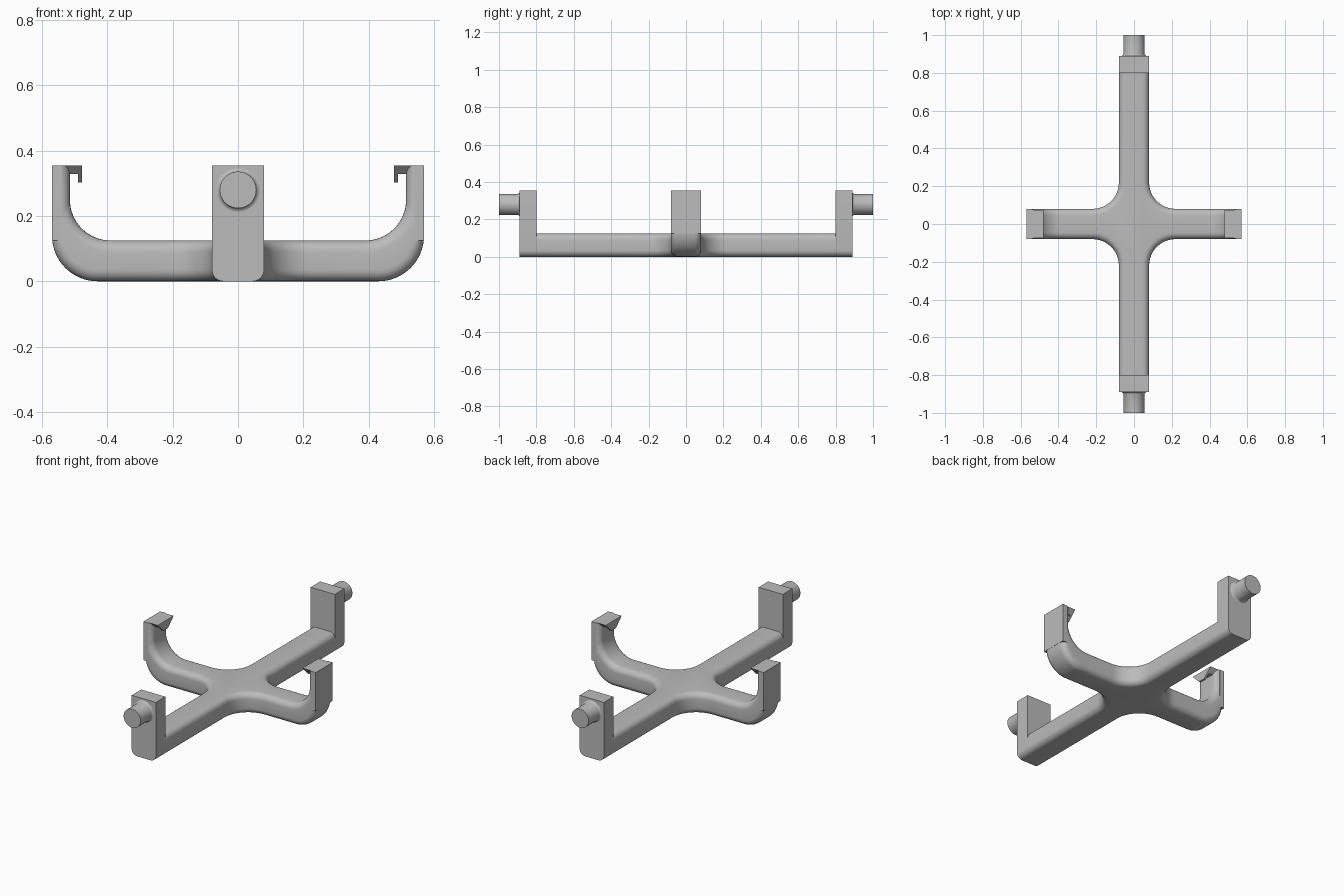
import bpy, bmesh, math
from mathutils import Vector

cube = bpy.data.objects.get("Cube")
if cube:
    bpy.data.objects.remove(cube, do_unlink=True)

grey = bpy.data.materials.new("plain grey")
grey.use_nodes = True
grey.diffuse_color = (0.5, 0.5, 0.5, 1)
grey.node_tree.nodes["Principled BSDF"].inputs["Base Color"].default_value = (0.5, 0.5, 0.5, 1)

W, H, TOP, R = 0.08, 0.125, 0.355, 0.035   # half width, beam height, full height, edge rounding
BEND, ARM, BACK = 0.39, 0.80, 0.89         # where the bend starts, beam end, upright outer face
TIP = 0.57                                 # outer face of the side arms


def finish(name, bm, smooth=True):
    bmesh.ops.recalc_face_normals(bm, faces=bm.faces)
    mesh = bpy.data.meshes.new(name)
    bm.to_mesh(mesh)
    bm.free()
    mesh.materials.append(grey)
    ob = bpy.data.objects.new(name, mesh)
    bpy.context.collection.objects.link(ob)
    if smooth:
        bpy.ops.object.select_all(action='DESELECT')
        ob.select_set(True)
        bpy.context.view_layer.objects.active = ob
        bpy.ops.object.shade_smooth_by_angle(angle=math.radians(35))
    return ob


def prism(points, offset):
    """Extrude a closed outline along an offset."""
    bm = bmesh.new()
    face = bm.faces.new([bm.verts.new(p) for p in points])
    new = bmesh.ops.extrude_face_region(bm, geom=[face])["geom"]
    bmesh.ops.translate(bm, vec=offset, verts=[v for v in new if isinstance(v, bmesh.types.BMVert)])
    return bm


def box(name, x, y, z):
    pts = [(x[0], y[0], z[0]), (x[1], y[0], z[0]), (x[1], y[1], z[0]), (x[0], y[1], z[0])]
    return finish(name, prism(pts, (0, 0, z[1] - z[0])), False)


# Cross-shaped base with filleted inner corners and rounded long edges
fillet = 0.14
centre = W + fillet
outline = []
for sx, sy in ((1, 1), (-1, 1), (-1, -1), (1, -1)):
    corner = [(BEND, W)]
    for i in range(13):
        a = math.radians(270 - 90 * i / 12)
        corner.append((centre + fillet * math.cos(a), centre + fillet * math.sin(a)))
    corner.append((W, ARM))
    if sx * sy < 0:
        corner.reverse()
    outline += [(sx * x, sy * y, 0) for x, y in corner]
bm = prism(outline, (0, 0, H))


def is_end(p):
    return abs(p.x) > BEND - 0.001 or abs(p.y) > ARM - 0.001


long_edges = [e for e in bm.edges
              if abs(e.verts[0].co.z - e.verts[1].co.z) < 0.001
              and not is_end((e.verts[0].co + e.verts[1].co) / 2)]
bmesh.ops.bevel(bm, geom=long_edges, offset=R, segments=6, profile=0.5, affect='EDGES')
ends = [f for f in bm.faces if is_end(f.calc_center_median())]
bmesh.ops.delete(bm, geom=ends, context='FACES')
finish("cross_base", bm)


def section(outer, inner, r_out, r_in):
    """Closed cross-section from outer to inner point, with elliptical corners."""
    span = (inner - outer).length
    half = []
    for i in range(7):
        a = math.pi / 2 * i / 6
        half.append((r_out * (1 - math.sin(a)), W - min(R, r_out) * (1 - math.cos(a))))
    half.reverse()
    half = [(t, y) for t, y in half]
    for i in range(7):
        a = math.pi / 2 * i / 6
        half.append((span - r_in * (1 - math.sin(a)), W - min(R, r_in) * (1 - math.cos(a))))
    ring = half + [(t, -y) for t, y in reversed(half)]
    return [(outer.lerp(inner, t / span), y) for t, y in ring]


# Side arm stations: straight start, the bend, then the upright
stations = [(Vector((BEND, 0)), Vector((BEND, H)), R, R)]
for i in range(17):
    a = math.radians(90) * i / 16
    s, c = math.sin(a), math.cos(a)
    outer = Vector((0.43 + 0.14 * s, 0.14 - 0.14 * c))
    inner = Vector((BEND + 0.125 * s, 0.25 - 0.125 * c))
    ray = inner - outer
    lean = ray.normalized().dot(Vector((-s, c)))
    r_in = R / lean
    stations.append((outer, inner, min(r_in, ray.length - r_in), r_in))
stations.append((outer, inner, 0, r_in))
stations.append((Vector((TIP, TOP)), Vector((0.515, TOP)), 0, R))

# Arc points in each corner must run from the end face towards the side
for side, label in ((1, "left"), (-1, "right")):
    bm = bmesh.new()
    rings = []
    for outer, inner, r_out, r_in in stations:
        span = (inner - outer).length
        arcs = [(math.pi / 2) * k / 6 for k in range(7)]
        half = [(r_out * (1 - math.cos(a)), W - min(R, r_out) * (1 - math.sin(a))) for a in arcs]
        half += [(span - r_in * (1 - math.cos(a)), W - min(R, r_in) * (1 - math.sin(a)))
                 for a in reversed(arcs)]
        ring = []
        for t, y in half + [(t, -y) for t, y in reversed(half)]:
            p = outer.lerp(inner, t / span)
            ring.append(bm.verts.new((side * p.x, y, p.y)))
        rings.append(ring)
    for low, high in zip(rings, rings[1:]):
        for k in range(len(low)):
            j = (k + 1) % len(low)
            bm.faces.new((low[k], low[j], high[j], high[k]))
    bm.faces.new(rings[-1])
    bmesh.ops.remove_doubles(bm, verts=bm.verts, dist=0.00005)
    finish(label + "_curved_arm", bm)

    # Square-edged outer plate of the side upright
    box(label + "_outer_plate", sorted((side * 0.54, side * TIP)), (-W, W), (H, TOP))

    # Clip hook, its sides tapering inward towards the bottom
    hook = [(0.54, TOP), (0.478, TOP), (0.478, 0.302), (0.49, 0.302), (0.49, 0.328), (0.54, 0.328)]
    bm = prism([(side * x, -1, z) for x, z in hook], (0, 2, 0))
    for v in bm.verts:
        v.co.y *= 0.075 - (TOP - v.co.z)
    finish(label + "_clip_hook", bm, False)

for side, label in ((-1, "front"), (1, "back")):
    # End upright, rounded along its lower side edges only
    profile = [(W, TOP), (-W, TOP)]
    for sx, start in ((-1, 180), (1, 270)):
        for i in range(7):
            a = math.radians(start + 15 * i)
            profile.append((sx * (W - R) + R * math.cos(a), R + R * math.sin(a)))
    finish(label + "_upright", prism([(x, side * ARM, z) for x, z in profile],
                                     (0, side * (BACK - ARM), 0)))

    # Round peg with a small flare at its root
    bm = bmesh.new()
    rows = [(0.066, BACK), (0.061, BACK + 0.002), (0.058, BACK + 0.005),
            (0.056, BACK + 0.01), (0.056, 1.0)]
    rings = [[bm.verts.new((r * math.cos(math.tau * k / 48), side * y,
                            0.28 + r * math.sin(math.tau * k / 48))) for k in range(48)]
             for r, y in rows]
    for low, high in zip(rings, rings[1:]):
        for k in range(48):
            j = (k + 1) % 48
            bm.faces.new((low[k], low[j], high[j], high[k]))
    bm.faces.new(rings[-1])
    finish(label + "_peg", bm)
